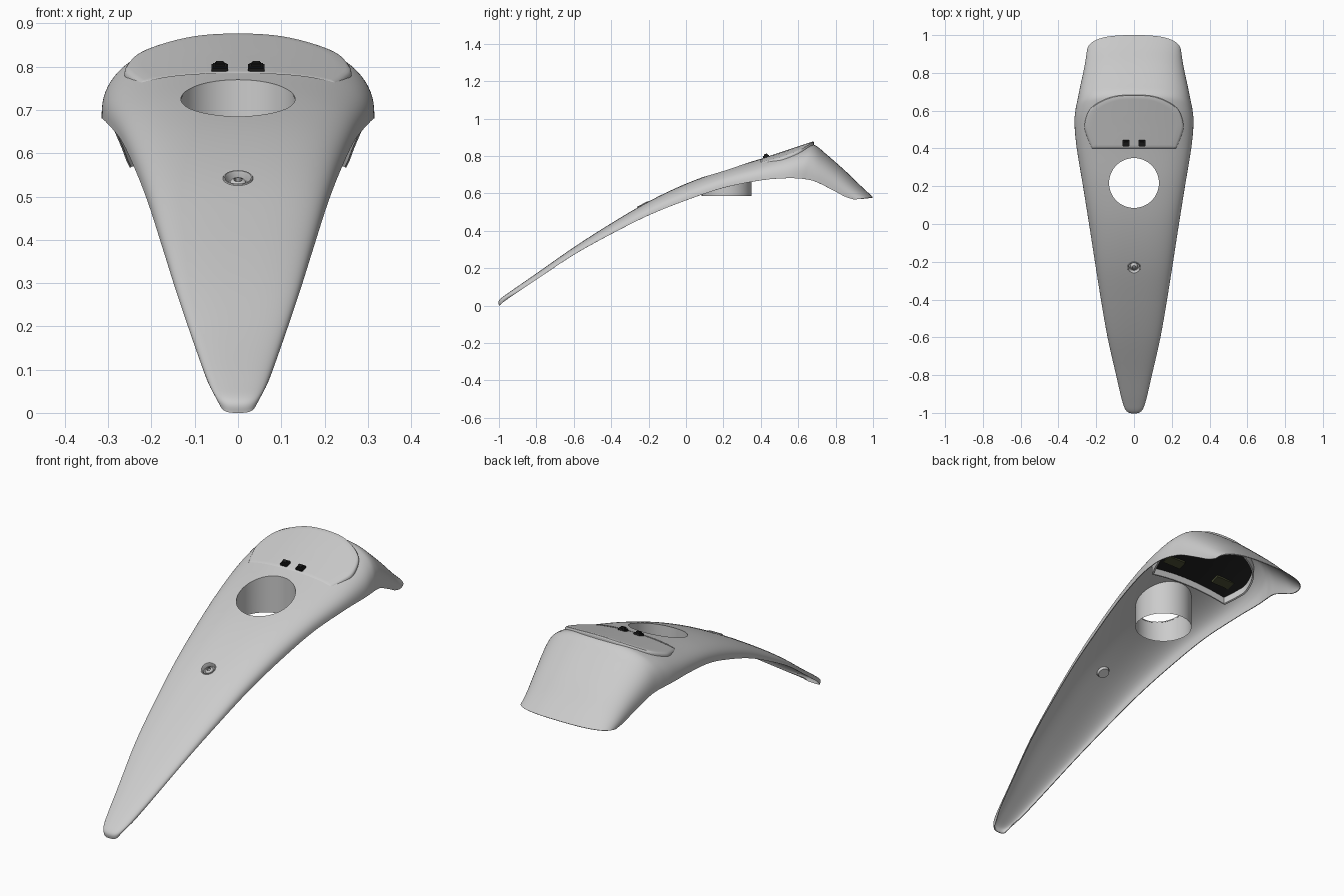
import bpy, bmesh, math
from mathutils import Matrix, Vector

if "Cube" in bpy.data.objects:
    bpy.data.objects.remove(bpy.data.objects["Cube"])

def material(name, col):
    m = bpy.data.materials.new(name)
    m.diffuse_color = (*col, 1)
    m.use_nodes = True
    m.node_tree.nodes["Principled BSDF"].inputs["Base Color"].default_value = m.diffuse_color
    return m

BLACK = material("black", (0.012, 0.012, 0.012))
OLIVE = material("olive", (0.06, 0.065, 0.03))

def finish(name, bm, mat=None, angle=35):
    bmesh.ops.recalc_face_normals(bm, faces=bm.faces)
    me = bpy.data.meshes.new(name)
    bm.to_mesh(me)
    bm.free()
    ob = bpy.data.objects.new(name, me)
    bpy.context.collection.objects.link(ob)
    if mat:
        me.materials.append(mat)
    bpy.ops.object.select_all(action='DESELECT')
    ob.select_set(True)
    bpy.context.view_layer.objects.active = ob
    if angle:
        bpy.ops.object.shade_smooth_by_angle(angle=math.radians(angle))
    return ob

def skin(bm, rows, closed=False):
    vs = [[bm.verts.new(p) for p in r] for r in rows]
    n = len(rows[0])
    for a, b in zip(vs, vs[1:]):
        for i in range(n if closed else n - 1):
            j = (i + 1) % n
            bm.faces.new((a[i], a[j], b[j], b[i]))
    return vs

def catmull(pts, steps):
    out = []
    for i in range(len(pts) - 1):
        p0, p1, p2, p3 = (pts[max(0, min(len(pts) - 1, i + k))] for k in (-1, 0, 1, 2))
        for s in range(steps):
            t = s / steps
            out.append([0.5 * (2*b + (c-a)*t + (2*a-5*b+4*c-d)*t*t + (3*b-a-3*c+d)*t**3)
                        for a, b, c, d in zip(p0, p1, p2, p3)])
    return out + [list(pts[-1])]

def circle(r, z, c=(0, 0), n=64):
    return [(c[0] + r*math.cos(2*math.pi*i/n), c[1] + r*math.sin(2*math.pi*i/n), z) for i in range(n)]

# Shell stations: centre y, centre z, edge y, edge z, half width
STATIONS = [
    (-1, 0, -.975, .02, .04), (-.998, .03, -.94, .045, .055), (-.94, .075, -.9, .072, .07),
    (-.8, .172, -.79, .146, .097), (-.6, .312, -.6, .272, .14), (-.4, .44, -.4, .383, .175),
    (-.2, .557, -.2, .483, .207), (0, .652, 0, .563, .238), (.2, .725, .2, .63, .27),
    (.4, .785, .4, .67, .303), (.55, .832, .53, .681, .315), (.64, .857, .6, .68, .31),
    (.69, .857, .65, .674, .30), (.75, .81, .7, .66, .29), (.85, .722, .79, .615, .27),
    (.93, .645, .85, .583, .258), (1, .58, .9, .567, .25)]
N, POW = 48, 2 / 2.7
def section(yc, zc, ye, ze, w):
    row = []
    for i in range(N + 1):
        a = math.pi * (i / N - 0.5)
        h = max(0, math.cos(a)) ** POW
        x = math.copysign(abs(math.sin(a)) ** POW, a) * w
        row.append((x, ye + (yc - ye) * h, ze + (zc - ze) * h))
    return row

bm = bmesh.new()
skin(bm, [section(*s) for s in catmull(STATIONS, 6)])
shell = finish("shell", bm, angle=None)
if shell.data.polygons[len(shell.data.polygons) // 2].normal.z < 0:
    shell.data.flip_normals()
sol = shell.modifiers.new("thickness", 'SOLIDIFY')
sol.thickness = 0.004
sol.offset = -1

# D-shaped outline of the instrument panel
half = [p for p in catmull([(.225, .40), (.25, .465), (.262, .525), (.235, .605),
                            (.175, .65), (.095, .678), (0, .684)], 6)]
front = [(.225 * (k / 8 - 1), .40) for k in range(1, 16)]
outline = half + [(-x, y) for x, y in reversed(half[1:-1])] + [(-.225, .40)] + front
CEN = (0, .53)
def panel_z(x, y):
    return .785 + (y - .4) * .333 - .027 * (x / .26) ** 2
def d_ring(s, dz=0, z=None):
    out = []
    for x, y in outline:
        px, py = x * s, CEN[1] + (y - CEN[1]) * s
        out.append((px, py, panel_z(px, py) + dz if z is None else z))
    return out

# Cutters for the panel, the round opening and the bolt cup
def prism(name, lo, hi, mx=None):
    b = bmesh.new()
    vs = skin(b, [lo, hi], True)
    b.faces.new(vs[0])
    b.faces.new(vs[1])
    if mx:
        b.transform(mx)
    ob = finish(name, b, angle=None)
    ob.hide_render = True
    return ob

HOLE = (0, .217)
bolt_mx = Matrix.Translation((0, -.23, .541)) @ Matrix.Rotation(math.radians(28.5), 4, 'X')
cutters = [prism("cut_panel", d_ring(.993, z=.69), d_ring(.993, z=1)),
           prism("cut_hole", circle(.132, .5, HOLE), circle(.132, 1, HOLE)),
           prism("cut_bolt", circle(.031, -.05, n=32), circle(.031, .05, n=32), bolt_mx)]
bpy.context.view_layer.objects.active = shell
for c in cutters:
    m = shell.modifiers.new(c.name, 'BOOLEAN')
    m.operation, m.solver, m.object = 'DIFFERENCE', 'EXACT', c
for m in list(shell.modifiers):
    bpy.ops.object.modifier_apply(modifier=m.name)
for c in cutters:
    bpy.data.objects.remove(c)
bpy.ops.object.select_all(action='DESELECT')
shell.select_set(True)
bpy.ops.object.shade_smooth_by_angle(angle=math.radians(40))

# Instrument cover with rounded rim and skirt
bm = bmesh.new()
rings = [d_ring(s) for s in (.1, .3, .5, .7, .85, .95)]
rings += [d_ring(.98, -.002), d_ring(.995, -.006), d_ring(1, -.012), d_ring(1, -.055), d_ring(.965, -.055), d_ring(.965, -.02)]
vs = skin(bm, rings, True)
bm.faces.new(vs[0])
finish("instrument_cover", bm)

# Black backing under the cover
bm = bmesh.new()
vs = skin(bm, [d_ring(s, -.022) for s in (.1, .4, .7, .966)], True)
bm.faces.new(vs[0])
finish("instrument_backing", bm, BLACK)

def add_box(bm, c, size, rot=0, bevel=0.0):
    mx = Matrix.Translation(c) @ Matrix.Rotation(rot, 4, 'X') @ Matrix.Diagonal((*size, 1))
    b = bmesh.ops.create_cube(bm, size=1, matrix=mx)
    if bevel:
        es = {e for v in b['verts'] for e in v.link_edges}
        bmesh.ops.bevel(bm, geom=list(es), offset=bevel, segments=2, affect='EDGES')

# Buttons on the cover and screens under it
TILT = math.atan(.333)
for side, x in (("left", -1), ("right", 1)):
    bm = bmesh.new()
    add_box(bm, (.042 * x, .428, panel_z(.042, .428) + .004), (.038, .034, .014), TILT, .003)
    add_box(bm, (.042 * x, .426, panel_z(.042, .426) + .012), (.022, .02, .012), TILT, .002)
    finish("button_" + side, bm, BLACK)
    bm = bmesh.new()
    add_box(bm, (.15 * x, .475, panel_z(.15, .475) - .027), (.1, .045, .012), TILT)
    finish("screen_" + side, bm, OLIVE)

# Vertical tube below the round opening, top edge follows the shell
def shell_z(x, y):
    for a, b in zip(STATIONS, STATIONS[1:]):
        if a[0] <= y <= b[0]:
            t = (y - a[0]) / (b[0] - a[0])
            zc, ze, w = (a[k] + (b[k] - a[k]) * t for k in (1, 3, 4))
            return ze + (zc - ze) * (1 - (abs(x) / w) ** 2.7) ** (1 / 2.7)
bm = bmesh.new()
top = [(x, y, shell_z(x, y) - .001) for x, y, _ in circle(.133, 0, HOLE)]
skin(bm, [top, circle(.133, .585, HOLE)], True)
finish("filler_tube", bm)

# Bolt cup and domed bolt with socket
bm = bmesh.new()
prof = [(.035, .001), (.034, .004), (.031, .004), (.029, 0), (.026, -.016)]
vs = skin(bm, [circle(r, z, n=32) for r, z in prof], True)
bm.faces.new(vs[-1])
bm.transform(bolt_mx)
finish("bolt_cup", bm)
bm = bmesh.new()
prof = [(.02, -.016), (.019, -.009), (.015, -.004), (.01, -.002)]
skin(bm, [circle(r, z, n=24) for r, z in prof], True)
vs = skin(bm, [circle(.0101, -.002, n=6), circle(.0095, -.012, n=6)], True)
bm.faces.new(vs[-1])
bm.transform(bolt_mx)
finish("bolt", bm)
